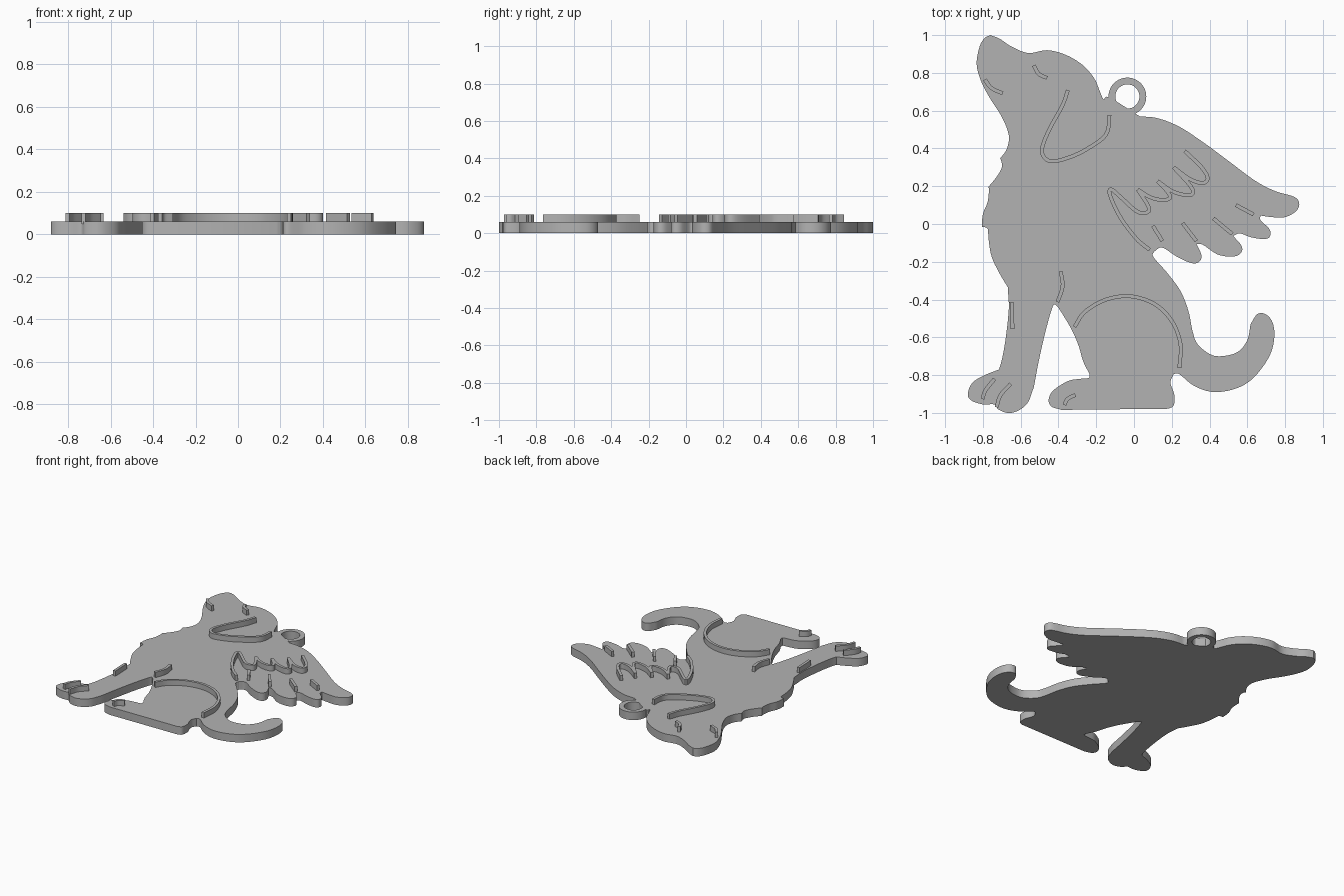
import bpy
import bmesh
import math
from mathutils import Vector

PLATE_TOP = 0.06
RIDGE_TOP = 0.1
RIDGE_HALF_WIDTH = 0.01

default_cube = bpy.data.objects.get("Cube")
if default_cube:
    bpy.data.objects.remove(default_cube, do_unlink=True)

grey = bpy.data.materials.new("plain grey")
grey.use_nodes = True
grey.diffuse_color = (0.45, 0.45, 0.45, 1)
grey.node_tree.nodes["Principled BSDF"].inputs["Base Color"].default_value = grey.diffuse_color


def smooth_path(points, steps=5):
    """Catmull-Rom curve through the points, open at both ends."""
    pts = [Vector(p) for p in points]
    if len(pts) == 2:
        return pts
    pts = [2 * pts[0] - pts[1]] + pts + [2 * pts[-1] - pts[-2]]
    path = []
    for a, b, c, d in zip(pts, pts[1:], pts[2:], pts[3:]):
        for i in range(steps):
            t = i / steps
            path.append(b + (c - a) * t / 2 + (2 * a - 5 * b + 4 * c - d) * t * t / 2
                        + (3 * b - a - 3 * c + d) * t ** 3 / 2)
    return path + [pts[-2]]


def finish(name, bm):
    bmesh.ops.recalc_face_normals(bm, faces=bm.faces)
    mesh = bpy.data.meshes.new(name)
    bm.to_mesh(mesh)
    bm.free()
    mesh.materials.append(grey)
    obj = bpy.data.objects.new(name, mesh)
    bpy.context.collection.objects.link(obj)
    bpy.ops.object.select_all(action='DESELECT')
    obj.select_set(True)
    bpy.context.view_layer.objects.active = obj
    bpy.ops.object.shade_smooth_by_angle(angle=math.radians(30))
    return obj


def raise_faces(bm, faces, height):
    grown = bmesh.ops.extrude_face_region(bm, geom=faces)
    verts = [g for g in grown["geom"] if isinstance(g, bmesh.types.BMVert)]
    bmesh.ops.translate(bm, verts=verts, vec=(0, 0, height))


def make_plate(name, outline):
    bm = bmesh.new()
    face = bm.faces.new([bm.verts.new((p.x, p.y, 0)) for p in outline])
    raise_faces(bm, [face], PLATE_TOP)
    return finish(name, bm)


def make_ridge(name, *strokes):
    """Thin raised walls following one or more strokes."""
    bm = bmesh.new()
    base = PLATE_TOP - 0.01
    for stroke in strokes:
        path = smooth_path(stroke)
        rails = []
        for i, p in enumerate(path):
            along = (path[min(i + 1, len(path) - 1)] - path[max(i - 1, 0)]).normalized()
            side = Vector((-along.y, along.x)) * RIDGE_HALF_WIDTH
            rails.append([bm.verts.new((*q, base)) for q in (p + side, p - side)])
        faces = [bm.faces.new((a[0], a[1], b[1], b[0])) for a, b in zip(rails, rails[1:])]
        raise_faces(bm, faces, RIDGE_TOP - base)
    return finish(name, bm)


# Silhouette strokes, clockwise from the nose; corners fall where strokes meet
head_top = [(-.76, 1), (-.71, .98), (-.65, .94), (-.56, .905), (-.46, .92), (-.36, .895),
            (-.27, .84), (-.21, .77), (-.18, .7), (-.16, .66), (-.13, .67)]
wing_top = [(.03, .57), (.125, .56), (.24, .515), (.37, .43), (.505, .33), (.64, .23),
            (.745, .175), (.85, .143), (.875, .105), (.855, .065), (.795, .035), (.725, .037)]
feather_a = [(.67, .045), (.67, .02), (.717, -.027), (.72, -.065), (.69, -.08), (.62, -.07),
             (.56, -.05)]
feather_b = [(.525, -.063), (.57, -.117), (.565, -.155), (.52, -.173), (.44, -.16), (.365, -.11)]
feather_c = [(.33, -.105), (.357, -.165), (.345, -.2), (.305, -.207), (.23, -.175), (.15, -.125)]
back = [(.108, -.145), (.103, -.175), (.177, -.26), (.246, -.355), (.288, -.46), (.31, -.567),
        (.336, -.635), (.4, -.688), (.463, -.7), (.548, -.678), (.6, -.615), (.617, -.53)]
tail = [(.617, -.53), (.653, -.477), (.696, -.477), (.733, -.52), (.743, -.6), (.717, -.7),
        (.637, -.81), (.548, -.868), (.426, -.89), (.32, -.858), (.24, -.795), (.21, -.795)]
heel = [(.21, -.795), (.193, -.84), (.214, -.905), (.21, -.96)]
hind_foot = [(.183, -.978), (-.383, -.984)]
hind_toes = [(-.383, -.984), (-.436, -.967), (-.452, -.93), (-.426, -.88), (-.35, -.832),
             (-.288, -.82), (-.24, -.815)]
belly = [(-.235, -.795), (-.27, -.725), (-.293, -.645), (-.33, -.56), (-.383, -.47),
         (-.41, -.433), (-.43, -.437), (-.468, -.567), (-.505, -.73), (-.53, -.863)]
front_paw = [(-.53, -.863), (-.563, -.947), (-.617, -.99), (-.67, -1), (-.72, -.98),
             (-.74, -.955), (-.8, -.955), (-.86, -.935), (-.88, -.9), (-.855, -.84),
             (-.79, -.8), (-.727, -.775)]
front_leg = [(-.715, -.77), (-.7, -.72), (-.68, -.61), (-.663, -.45), (-.668, -.345)]
chest = [(-.668, -.335), (-.71, -.265), (-.753, -.175), (-.77, -.08), (-.775, -.025)]
chest_fur = [(-.806, -.015), (-.8, .053), (-.775, .116), (-.768, .18)]
neck_fur = [(-.772, .195), (-.727, .25), (-.7, .3), (-.703, .335)]
throat = [(-.71, .345), (-.674, .397), (-.663, .47), (-.7, .567), (-.765, .67), (-.81, .757),
          (-.833, .847), (-.817, .94), (-.79, .985)]

strokes = [head_top, wing_top, feather_a, feather_b, feather_c, back, tail, heel, hind_foot,
           hind_toes, belly, front_paw, front_leg, chest, chest_fur, neck_fur, throat]
outline = []
for stroke, following in zip(strokes, strokes[1:] + strokes[:1]):
    joined = stroke if stroke[-1] == following[0] else stroke + following[:1]
    outline += smooth_path(joined)[:-1]
make_plate("body_plate", outline)

# Hanging ring
ring = bmesh.new()
segments = 48
loops = []
for radius in (0.1, 0.064):
    loops.append([ring.verts.new((radius * math.cos(a) - .035, radius * math.sin(a) + .675, 0))
                  for a in (math.tau * i / segments for i in range(segments))])
outer, inner = loops
ring_faces = [ring.faces.new((outer[i - 1], outer[i], inner[i], inner[i - 1]))
              for i in range(segments)]
raise_faces(ring, ring_faces, PLATE_TOP)
finish("hanging_ring", ring)

# Raised face lines
make_ridge("eye_line", [(-.53, .84), (-.505, .795), (-.46, .773)])
make_ridge("mouth_line", [(-.79, .765), (-.755, .72), (-.695, .692)])
make_ridge("ear_line", [(-.35, .708), (-.38, .625), (-.45, .497), (-.487, .397), (-.468, .345),
                        (-.415, .333), (-.3, .37), (-.183, .44), (-.14, .492), (-.13, .577)])

# Raised wing lines
make_ridge("wing_line",
           [(.083, -.137), (.01, -.075), (-.075, .04), (-.127, .153), (-.12, .183),
            (-.065, .137), (.01, .07), (.057, .058), (.08, .085), (.02, .183)],
           [(.02, .183), (.083, .143), (.147, .127), (.19, .137), (.178, .17), (.125, .227)],
           [(.125, .227), (.2, .175), (.273, .153), (.31, .16), (.3, .2), (.21, .3)],
           [(.21, .3), (.295, .238), (.363, .217), (.39, .243), (.358, .3), (.268, .387)])
make_ridge("feather_lines",
           [(.1, -.01), (.15, -.09)], [(.257, .005), (.33, -.09)],
           [(.42, .03), (.52, -.053)], [(.54, .1), (.633, .05)])

# Raised leg and paw lines
make_ridge("shoulder_line", [(-.388, -.25), (-.378, -.33), (-.405, -.413)])
make_ridge("front_leg_line", [(-.648, -.413), (-.643, -.555)])
make_ridge("haunch_line", [(-.315, -.545), (-.262, -.467), (-.156, -.403), (-.024, -.382),
                           (.108, -.423), (.2, -.513), (.246, -.635), (.24, -.763)])
make_ridge("toe_lines",
           [(-.738, -.82), (-.786, -.88), (-.802, -.927)],
           [(-.653, -.847), (-.706, -.905), (-.728, -.97)],
           [(-.31, -.905), (-.352, -.926), (-.368, -.958)])
